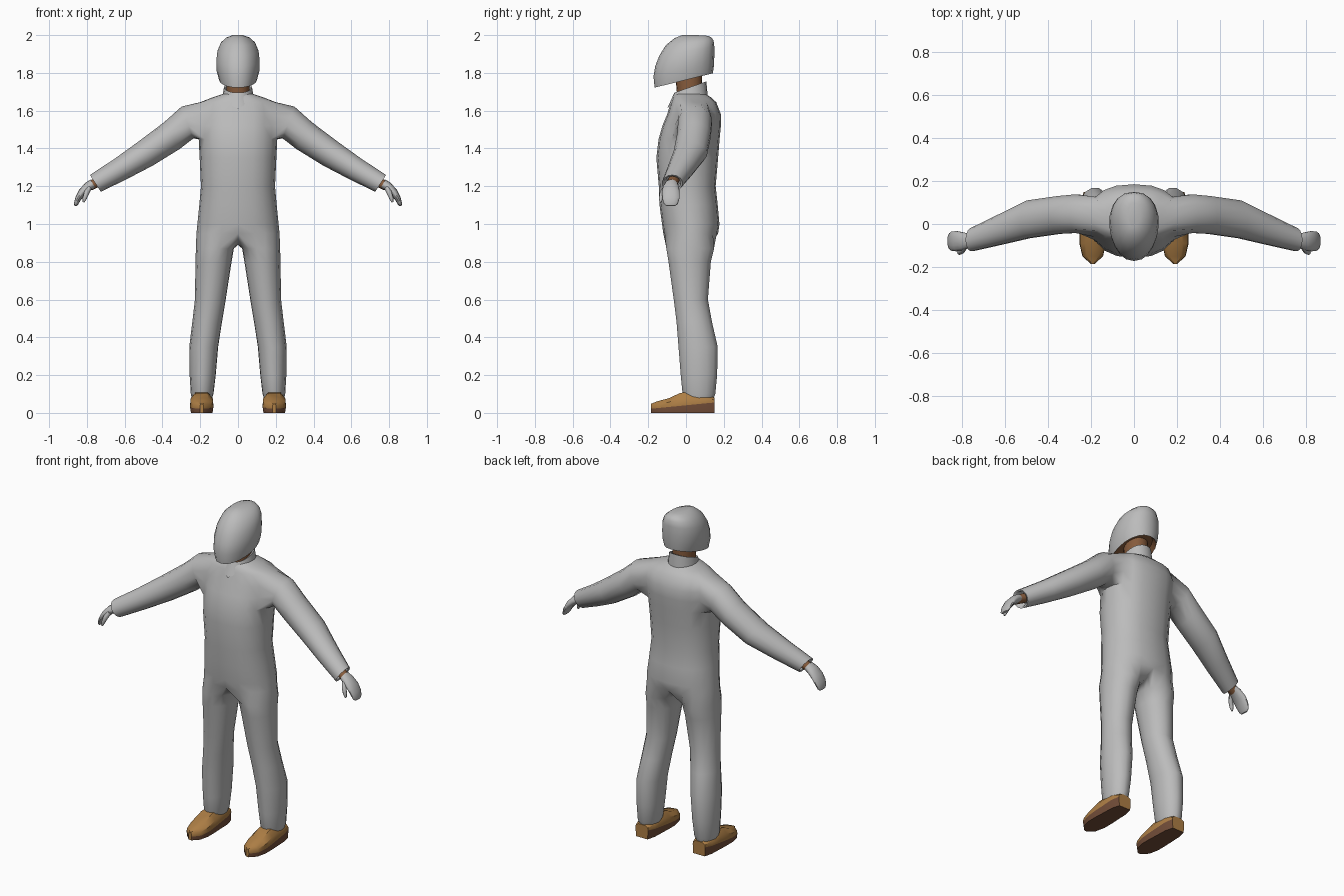
import bpy, bmesh
from math import sin, cos, radians, pi, copysign

if "Cube" in bpy.data.objects:
    bpy.data.objects.remove(bpy.data.objects["Cube"])


def material(name, rgb):
    m = bpy.data.materials.new(name)
    m.diffuse_color = (*rgb, 1)
    m.use_nodes = True
    m.node_tree.nodes["Principled BSDF"].inputs["Base Color"].default_value = m.diffuse_color
    return m


GREY = material("suit grey", (0.50, 0.50, 0.50))
TAN = material("shoe tan", (0.42, 0.21, 0.06))
SOLE = material("sole brown", (0.17, 0.075, 0.04))
SKIN = material("skin brown", (0.24, 0.105, 0.045))


def bridge(bm, a, b, closed=True):
    """Quads between two equal rows; returns the faces in order."""
    n = len(a)
    return [bm.faces.new((a[i], a[(i + 1) % n], b[(i + 1) % n], b[i]))
            for i in range(n if closed else n - 1)]


def add_row(bm, pts):
    return [bm.verts.new(p) for p in pts]


def finish(bm, name, mats, mirror=False, angle=50):
    bmesh.ops.recalc_face_normals(bm, faces=bm.faces[:])
    me = bpy.data.meshes.new(name)
    bm.to_mesh(me)
    bm.free()
    ob = bpy.data.objects.new(name, me)
    bpy.context.collection.objects.link(ob)
    for m in mats:
        me.materials.append(m)
    bpy.ops.object.select_all(action='DESELECT')
    ob.select_set(True)
    bpy.context.view_layer.objects.active = ob
    bpy.ops.object.shade_smooth_by_angle(angle=radians(angle))
    if mirror:
        mod = ob.modifiers.new("Mirror", 'MIRROR')
        mod.merge_threshold = 0.0005
    return ob


def loft(name, rings, mats, mirror=False, angle=50, cap_start=True, cap_end=True, rule=None):
    bm = bmesh.new()
    rows = [add_row(bm, r) for r in rings]
    for k in range(len(rows) - 1):
        for i, f in enumerate(bridge(bm, rows[k], rows[k + 1])):
            f.material_index = rule(k, i) if rule else 0
    if cap_start:
        bm.faces.new(rows[0]).material_index = rule(-1, 0) if rule else 0
    if cap_end:
        bm.faces.new(rows[-1])
    return finish(bm, name, mats, mirror, angle)


def limb_ring(x, y, z, tilt, ry, rv, n=14):
    """Ring across a limb that points outward and down by tilt degrees."""
    t = radians(tilt)
    out = []
    for i in range(n):
        a = pi / 2 + 2 * (2 * pi / 14) - i * 2 * pi / n
        v = rv * sin(a)
        out.append((x + v * sin(t), y + ry * cos(a), z + v * cos(t)))
    return out


def tilted_ring(zf, zb, yf, yb, rx, n=20, taper=0.0):
    """Horizontal oval whose height runs from zf at the front to zb at the back."""
    out = []
    for i in range(n):
        a = 2 * pi * i / n - pi / 2
        t = (1 + sin(a)) / 2
        c = copysign(abs(cos(a)) ** 0.9, cos(a))
        out.append((rx * c * (1 + taper * sin(a)), yf + (yb - yf) * t, zf + (zb - zf) * t))
    return out


# Suit: right half of torso, with leg and sleeve grown from its edges
bm = bmesh.new()
TORSO = [(1.69, .075, -.055, .10), (1.672, .13, -.07, .13), (1.645, .20, -.08, .16),
         (1.58, .213, -.10, .185), (1.52, .21, -.125, .185), (1.45, .208, -.145, .178),
         (1.35, .203, -.157, .17), (1.2, .196, -.144, .157), (1.1, .205, -.14, .168),
         (1.0, .215, -.127, .177), (.95, .22, -.12, .170)]
torso = []
for z, rx, yf, yb in TORSO:
    row = []
    for j in range(11):
        a = -pi / 2 + pi * j / 10
        x = 0 if j in (0, 10) else rx * cos(a) ** 0.8
        row.append((x, (yf + yb) / 2 + (yb - yf) / 2 * sin(a), z))
    torso.append(add_row(bm, row))
for r in range(10):
    for j in range(10):
        if not (2 <= r < 5 and 3 <= j < 7):      # leave the armhole open
            bm.faces.new((torso[r][j], torso[r][j + 1], torso[r + 1][j + 1], torso[r + 1][j]))

# Sleeve
prev = ([torso[2][j] for j in range(3, 8)] + [torso[3][7], torso[4][7]]
        + [torso[5][j] for j in range(7, 2, -1)] + [torso[4][3], torso[3][3]])
for ring in [(.268, .048, 1.537, 20, .092, .09), (.35, .042, 1.468, 30, .09, .082),
             (.49, .022, 1.372, 33, .09, .074), (.62, -.025, 1.292, 32, .073, .063),
             (.755, -.073, 1.215, 33, .055, .053), (.752, -.073, 1.217, 33, .045, .043),
             (.72, -.062, 1.235, 33, .04, .038)]:
    row = add_row(bm, limb_ring(*ring))
    bridge(bm, prev, row)
    prev = row
bm.faces.new(prev)

# Trouser leg, starting from the hip row and the crotch curve
crotch = add_row(bm, [(0, .12, .915), (0, .075, .897), (0, .025, .89), (0, -.03, .897), (0, -.08, .915)])
prev = torso[-1] + crotch
angles = [-130 + 26 * j for j in range(11)] + [130 + 100 * k / 6 for k in range(1, 6)]
for z, xi, xo, yf, yb in [(.87, .022, .223, -.107, .152), (.8, .034, .225, -.095, .134),
                          (.6, .065, .228, -.067, .118), (.48, .085, .242, -.052, .14),
                          (.35, .105, .258, -.042, .17), (.2, .118, .256, -.03, .167),
                          (.1, .13, .25, -.02, .157), (.07, .14, .243, -.008, .145)]:
    row = add_row(bm, [((xi + xo) / 2 + (xo - xi) / 2 * cos(radians(a)),
                        (yf + yb) / 2 + (yb - yf) / 2 * sin(radians(a)), z) for a in angles])
    bridge(bm, prev, row)
    prev = row
bm.faces.new(prev)
finish(bm, "suit", [GREY], mirror=True, angle=60)

# Neck
loft("neck", [tilted_ring(1.63, 1.64, -.045, .085, .062), tilted_ring(1.72, 1.74, -.05, .085, .062),
              tilted_ring(1.80, 1.85, -.06, .085, .062)], [SKIN])

# Collar with a pointed front
low = [(x, y - .03 * max(0, -(y - .02) / .09) ** 6, z - .06 * max(0, -(y - .02) / .09) ** 6)
       for x, y, z in tilted_ring(1.67, 1.675, -.07, .115, .083)]
top = tilted_ring(1.695, 1.755, -.062, .108, .074)
inner = tilted_ring(1.69, 1.75, -.052, .095, .064)
loft("collar", [low, top, inner], [GREY], angle=40, cap_start=False, cap_end=False)

# Hood, its recessed underside showing skin
HOOD = [(1.75, 1.82, -.14, .12, .08), (1.722, 1.798, -.166, .142, .100),
        (1.78, 1.84, -.172, .148, .113), (1.835, 1.89, -.163, .150, .115),
        (1.89, 1.94, -.142, .150, .109), (1.945, 1.972, -.108, .146, .091),
        (1.983, 1.99, -.062, .132, .062), (2.0, 1.999, -.02, .10, .028)]
loft("hood", [tilted_ring(*h, taper=.08) for h in HOOD], [GREY, SKIN],
     rule=lambda k, i: 1 if k < 1 else 0)

# Wrist, glove and thumb
loft("wrist", [limb_ring(.71, -.062, 1.24, 33, .03, .028), limb_ring(.785, -.08, 1.2, 33, .03, .024)],
     [SKIN], mirror=True)
loft("glove", [limb_ring(*r) for r in [
    (.768, -.078, 1.213, 30, .033, .026), (.795, -.08, 1.197, 40, .042, .024),
    (.825, -.08, 1.168, 52, .048, .021), (.846, -.08, 1.135, 65, .046, .016),
    (.857, -.08, 1.108, 74, .038, .012), (.861, -.08, 1.096, 75, .025, .006)]], [GREY], mirror=True)
loft("thumb", [limb_ring(*r, n=8) for r in [
    (.785, -.105, 1.197, 45, .016, .014), (.80, -.125, 1.168, 60, .014, .014),
    (.812, -.133, 1.135, 70, .011, .011), (.818, -.134, 1.115, 75, .005, .005)]], [GREY], mirror=True)


# Shoe: cross-sections from toe to heel, lower strips are the sole
def shoe_section(y, w, zt):
    zs = .022 + .033 * (y + .185) / .335
    zm = zs + (zt - zs) * .55
    half = [(.92 * w, 0), (w, zs), (.95 * w, zm), (.55 * w, zt)]
    pts = half + [(-x, z) for x, z in reversed(half)]
    return [(.192 + x, y, z) for x, z in pts]


loft("shoe", [shoe_section(*s) for s in [
    (-.185, .010, .048), (-.15, .048, .062), (-.09, .062, .078), (-.03, .062, .106),
    (.03, .059, .110), (.10, .056, .10), (.15, .042, .08)]],
    [TAN, SOLE], mirror=True, angle=40, rule=lambda k, i: 1 if k >= 0 and i in (0, 6, 7) else 0)
